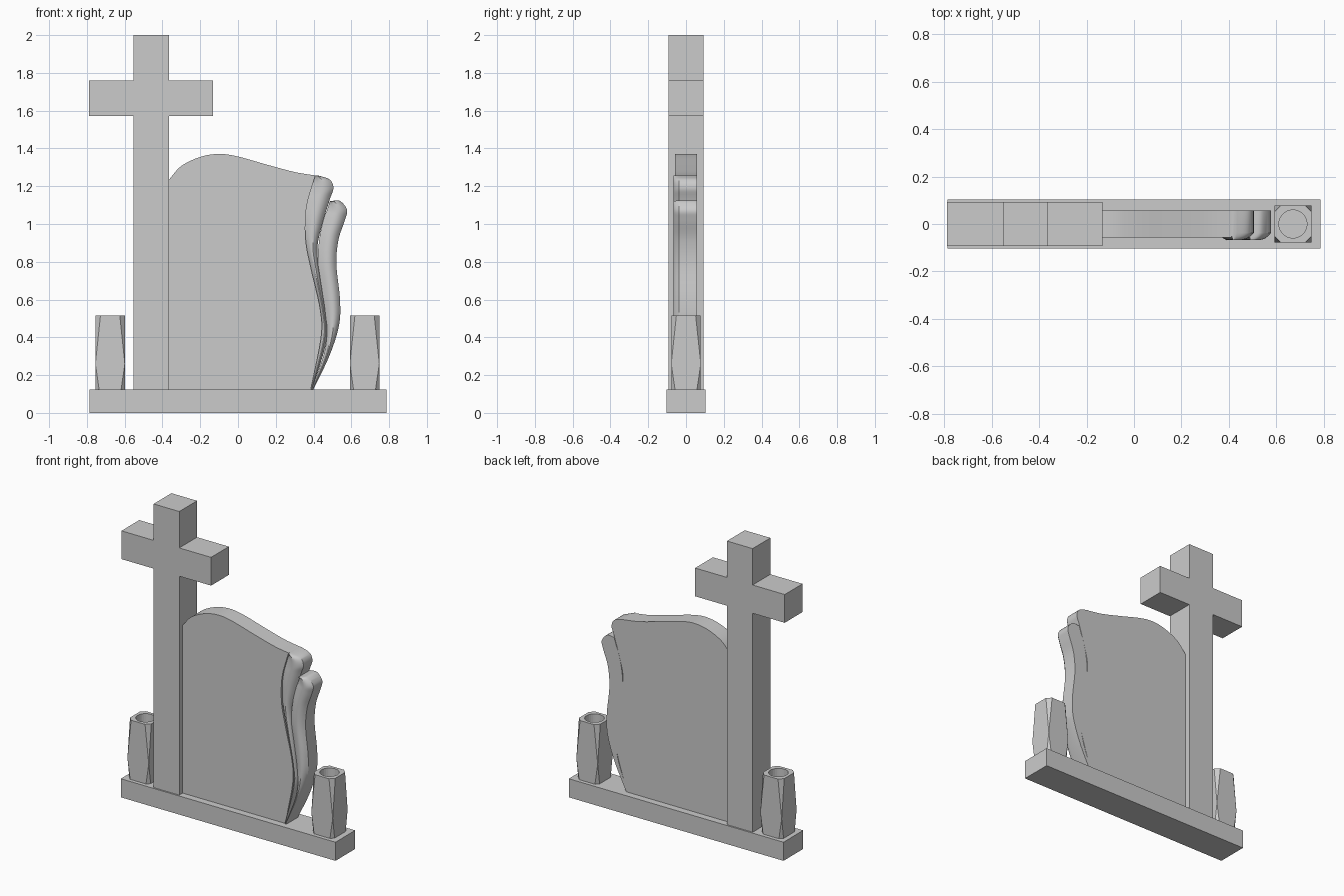
import bpy, bmesh, math
from mathutils import Vector

if "Cube" in bpy.data.objects:
    bpy.data.objects.remove(bpy.data.objects["Cube"])

BASE_TOP = 0.123
SLAB_Y = 0.057


def finish(name, bm, smooth=False):
    bmesh.ops.recalc_face_normals(bm, faces=bm.faces)
    mesh = bpy.data.meshes.new(name)
    bm.to_mesh(mesh)
    bm.free()
    ob = bpy.data.objects.new(name, mesh)
    bpy.context.collection.objects.link(ob)
    if smooth:
        bpy.ops.object.select_all(action='DESELECT')
        bpy.context.view_layer.objects.active = ob
        ob.select_set(True)
        bpy.ops.object.shade_smooth_by_angle(angle=math.radians(30))
    return ob


def loft(bm, rings):
    # skin closed rings of equal length and cap both ends
    vs = [[bm.verts.new(p) for p in r] for r in rings]
    n = len(vs[0])
    for a, b in zip(vs, vs[1:]):
        for i in range(n):
            j = (i + 1) % n
            bm.faces.new((a[i], a[j], b[j], b[i]))
    bm.faces.new(vs[0][::-1])
    bm.faces.new(vs[-1])


def box(name, x0, x1, hy, z0, z1):
    bm = bmesh.new()
    loft(bm, [[(x0, -hy, z), (x1, -hy, z), (x1, hy, z), (x0, hy, z)] for z in (z0, z1)])
    return finish(name, bm)


def spline(pts, steps=6):
    # Catmull-Rom curve through the points
    p = [Vector(q) for q in pts]
    p = [2 * p[0] - p[1]] + p + [2 * p[-1] - p[-2]]
    out = []
    for i in range(1, len(p) - 2):
        a, b, c, d = p[i - 1:i + 3]
        for k in range(steps):
            t = k / steps
            out.append(0.5 * (2 * b + (c - a) * t + (2 * a - 5 * b + 4 * c - d) * t ** 2
                              + (3 * b - a - 3 * c + d) * t ** 3))
    return out + [p[-2]]


# plinth and cross
box("plinth", -0.786, 0.786, 0.103, 0, BASE_TOP)
box("cross_post", -0.553, -0.365, 0.093, BASE_TOP, 2.0)
for name, x0, x1 in (("cross_arm_left", -0.788, -0.553), ("cross_arm_right", -0.365, -0.132)):
    box(name, x0, x1, 0.093, 1.572, 1.759)

# headstone slab: curved top, right side follows the crease of the drapery
top = spline([(-.365, 1.235), (-.30, 1.307), (-.20, 1.355), (-.10, 1.371), (0, 1.357),
              (.15, 1.315), (.30, 1.275), (.41, 1.257)])
crease = spline([(.41, 1.257), (.395, 1.21), (.38, 1.16), (.367, 1.11), (.357, 1.03),
                 (.36, .90), (.39, .75), (.435, .55), (.44, .40), (.385, BASE_TOP)])
outline = [Vector((-.365, BASE_TOP))] + top + crease[1:]
bm = bmesh.new()
loft(bm, [[(p.x, y, p.y) for p in outline] for y in (-SLAB_Y, SLAB_Y)])
finish("headstone_slab", bm, True)

# drapery folds: wavy front section swept between an inner and an outer curve
SECTION = [(0, -.045), (.12, -.051), (.28, -.060), (.45, -.066), (.6, -.067),
           (.75, -.062), (.88, -.052), (1, -.037)]


def fold(name, inner, outer):
    bm = bmesh.new()
    rings = []
    for a, b in zip(inner, outer):
        front = [(a.lerp(b, t), y) for t, y in SECTION]
        ring = front + [(b, SLAB_Y), (a, SLAB_Y)]
        rings.append([(p.x, y, p.y) for p, y in ring])
    loft(bm, rings)
    finish(name, bm, True)


outer_1 = spline([(.425, 1.257), (.486, 1.235), (.505, 1.19), (.486, 1.13), (.445, .995),
                  (.42, .865), (.44, .70), (.465, .52), (.47, .385), (.392, BASE_TOP)])
inner_2 = spline([(.486, 1.12), (.480, 1.10), (.470, 1.07), (.455, 1.03), (.432, .93),
                  (.423, .80), (.445, .65), (.465, .50), (.462, .34), (.388, BASE_TOP)])
outer_2 = spline([(.495, 1.122), (.54, 1.122), (.577, 1.075), (.566, 1.02), (.532, .917),
                  (.521, .785), (.54, .60), (.535, .465), (.485, .305), (.398, BASE_TOP)])
fold("drapery_fold_inner", crease, outer_1)
fold("drapery_fold_outer", inner_2, outer_2)


# vases: square waist, corners chamfered towards top and bottom, round bore
def octagon(cx, h, c, z):
    k = h - c
    pts = [(-k, -h), (k, -h), (h, -k), (h, k), (k, h), (-k, h), (-h, k), (-h, -k)]
    return [(cx + x, y, z) for x, y in pts]


for side, cx in (("left", -0.677), ("right", 0.670)):
    bm = bmesh.new()
    loft(bm, [octagon(cx, .078, c, z) for c, z in ((.020, BASE_TOP), (0, .26), (.027, .516))])
    bmesh.ops.remove_doubles(bm, verts=bm.verts, dist=1e-5)
    vase = finish("vase_" + side, bm)
    bpy.ops.mesh.primitive_cylinder_add(vertices=32, radius=.059, depth=.24, location=(cx, 0, .516))
    cutter = bpy.context.object
    cutter.name = "vase_bore_cutter_" + side
    cutter.hide_render = True
    cutter.hide_viewport = True
    mod = vase.modifiers.new("bore", 'BOOLEAN')
    mod.operation = 'DIFFERENCE'
    mod.solver = 'EXACT'
    mod.object = cutter
